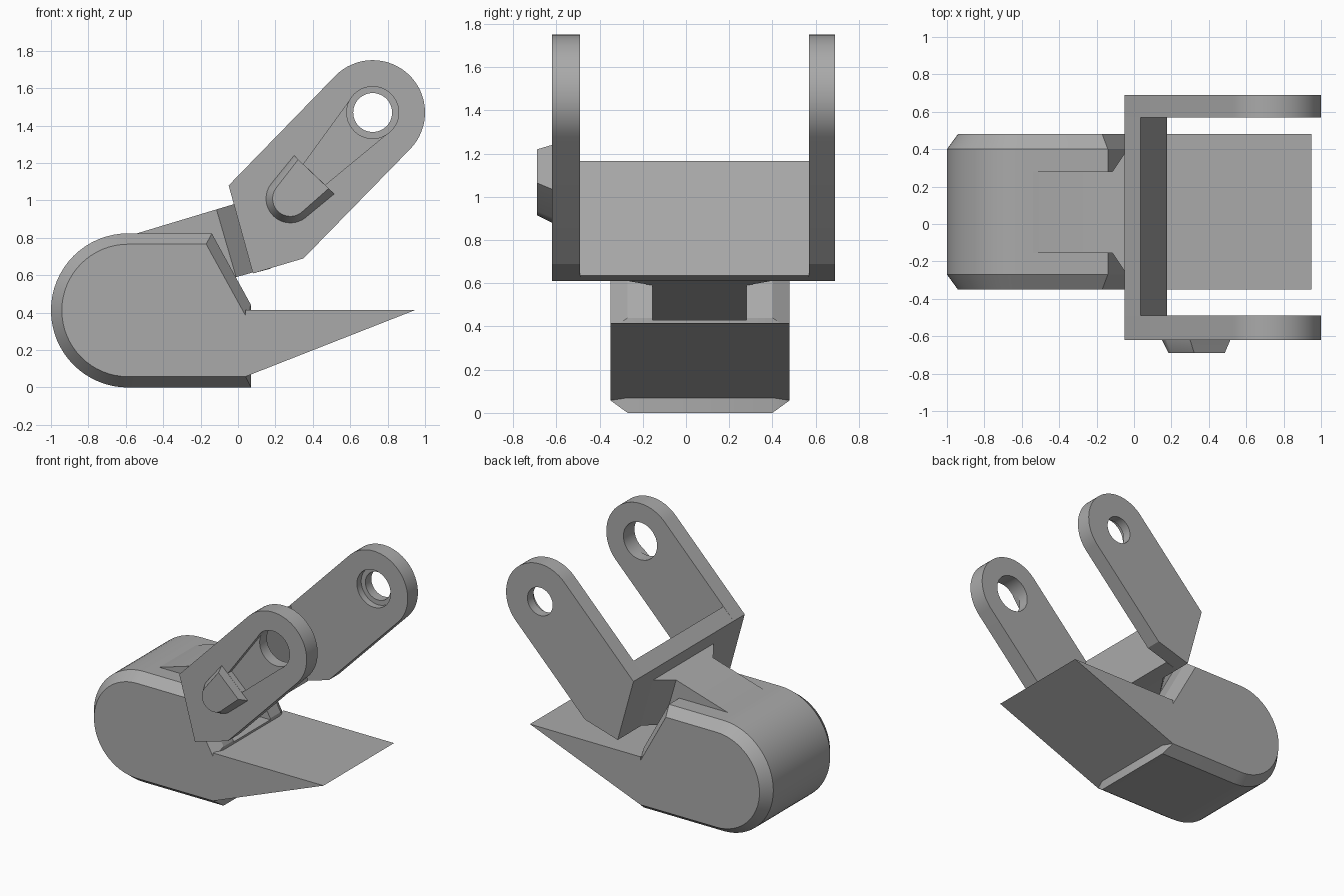
import bpy
import bmesh
from math import cos, sin, radians

cube = bpy.data.objects.get("Cube")
if cube:
    bpy.data.objects.remove(cube, do_unlink=True)

GREY = (0.4, 0.4, 0.4, 1)
grey = bpy.data.materials.new("plain grey")
grey.use_nodes = True
grey.diffuse_color = GREY
grey.node_tree.nodes["Principled BSDF"].inputs["Base Color"].default_value = GREY


def arc(cx, cz, r, start, end, steps=32):
    """Points of an arc in the side profile, angles in degrees."""
    angles = [radians(start + (end - start) * i / steps) for i in range(steps + 1)]
    return [(cx + r * cos(a), cz + r * sin(a)) for a in angles]


def at(y, profile):
    """Place a side profile at depth y."""
    return [(x, y, z) for x, z in profile]


def loft(name, *rings):
    """Closed solid through matching rings of points."""
    bm = bmesh.new()
    loops = [[bm.verts.new(p) for p in ring] for ring in rings]
    n = len(loops[0])
    for a, b in zip(loops, loops[1:]):
        for i in range(n):
            j = (i + 1) % n
            bm.faces.new((a[i], a[j], b[j], b[i]))
    bm.faces.new(loops[0])
    bm.faces.new(loops[-1])
    bmesh.ops.recalc_face_normals(bm, faces=bm.faces)
    mesh = bpy.data.meshes.new(name)
    bm.to_mesh(mesh)
    bm.free()
    mesh.materials.append(grey)
    obj = bpy.data.objects.new(name, mesh)
    bpy.context.collection.objects.link(obj)
    return obj


def prism(name, profile, y0, y1):
    return loft(name, at(y0, profile), at(y1, profile))


def activate(obj):
    bpy.ops.object.select_all(action='DESELECT')
    obj.select_set(True)
    bpy.context.view_layer.objects.active = obj


def cut(obj, cutter):
    """Subtract the cutter and remove it."""
    mod = obj.modifiers.new("cut", 'BOOLEAN')
    mod.operation = 'DIFFERENCE'
    mod.solver = 'EXACT'
    mod.object = cutter
    activate(obj)
    bpy.ops.object.modifier_apply(modifier=mod.name)
    bpy.data.objects.remove(cutter, do_unlink=True)


# Rounded body with chamfered side edges
outer = arc(-0.588, 0.412, 0.412, 90, 270) + [(0.07, 0), (0.07, 0.44), (-0.14, 0.824)]
inner = arc(-0.588, 0.412, 0.354, 90, 270) + [(0.04, 0.058), (0.04, 0.385), (-0.17, 0.766)]
body = loft("body", at(-0.35, inner), at(-0.27, outer), at(0.4, outer), at(0.48, inner))

# Open slot in the body below the neck
NECK = (-0.155, 0.28)
cut(body, prism("slot_cutter", [(-0.6, 0.43), (0.2, 0.43), (0.2, 0.647)], *NECK))

# Wedge blade
wedge = prism("wedge_blade", [(0.04, 0.058), (0.95, 0.415), (0.04, 0.415)], -0.35, 0.48)

# Neck and its flared end
top, bottom = (-0.115, 0.952), (-0.01, 0.59)
neck = prism("neck", [(-0.6, 0.43), bottom, top, (-0.54, 0.824), (-0.6, 0.78)], *NECK)


def section(lo, hi, y0, y1):
    return at(y0, [lo, hi]) + at(y1, [hi, lo])


flare = loft("neck_flare", section(bottom, top, *NECK),
             section((0.079, 0.615), (-0.022, 0.98), -0.295, 0.42))

# Fork: bridge and two arms
heel, toe = (-0.05, 1.08), (0.08, 0.61)
bridge = prism("fork_bridge", [heel, toe, (0.177, 0.636), (0.035, 1.165)], -0.49, 0.57)
EYE = (0.72, 1.47)
arm_profile = [heel, toe, (0.35, 0.69)] + arc(*EYE, 0.28, -44, 136)
front_arm = prism("front_arm", arm_profile, -0.62, -0.49)
back_arm = prism("back_arm", arm_profile, 0.57, 0.69)


def circle(r):
    return arc(*EYE, r, 0, 352.5, 47)


# Eye holes, counterbore and tapered groove
cut(front_arm, prism("hole_cutter", circle(0.139), -0.8, -0.4))
groove = [(0.35, 1.194), (0.466, 1.083)] + arc(*EYE, 0.137, -53, 145)
cut(front_arm, prism("groove_cutter", groove, -0.7, -0.575))
cut(back_arm, prism("hole_cutter", circle(0.104), 0.5, 0.8))
cut(back_arm, prism("counterbore_cutter", circle(0.139), 0.5, 0.62))

# Raised latch with sloping sides
latch_base = [(0.515, 1.035), (0.3, 1.24)] + arc(0.28, 1.01, 0.13, 145, 307, 20)
latch_top = [(0.485, 1.064), (0.322, 1.219)] + arc(0.28, 1.01, 0.095, 145, 307, 20)
latch = loft("latch", at(-0.575, latch_base), at(-0.62, latch_base), at(-0.69, latch_top))

# Smooth round walls, keep hard edges
for part in (body, wedge, neck, flare, bridge, front_arm, back_arm, latch):
    activate(part)
    bpy.ops.object.shade_smooth_by_angle(angle=radians(25))
